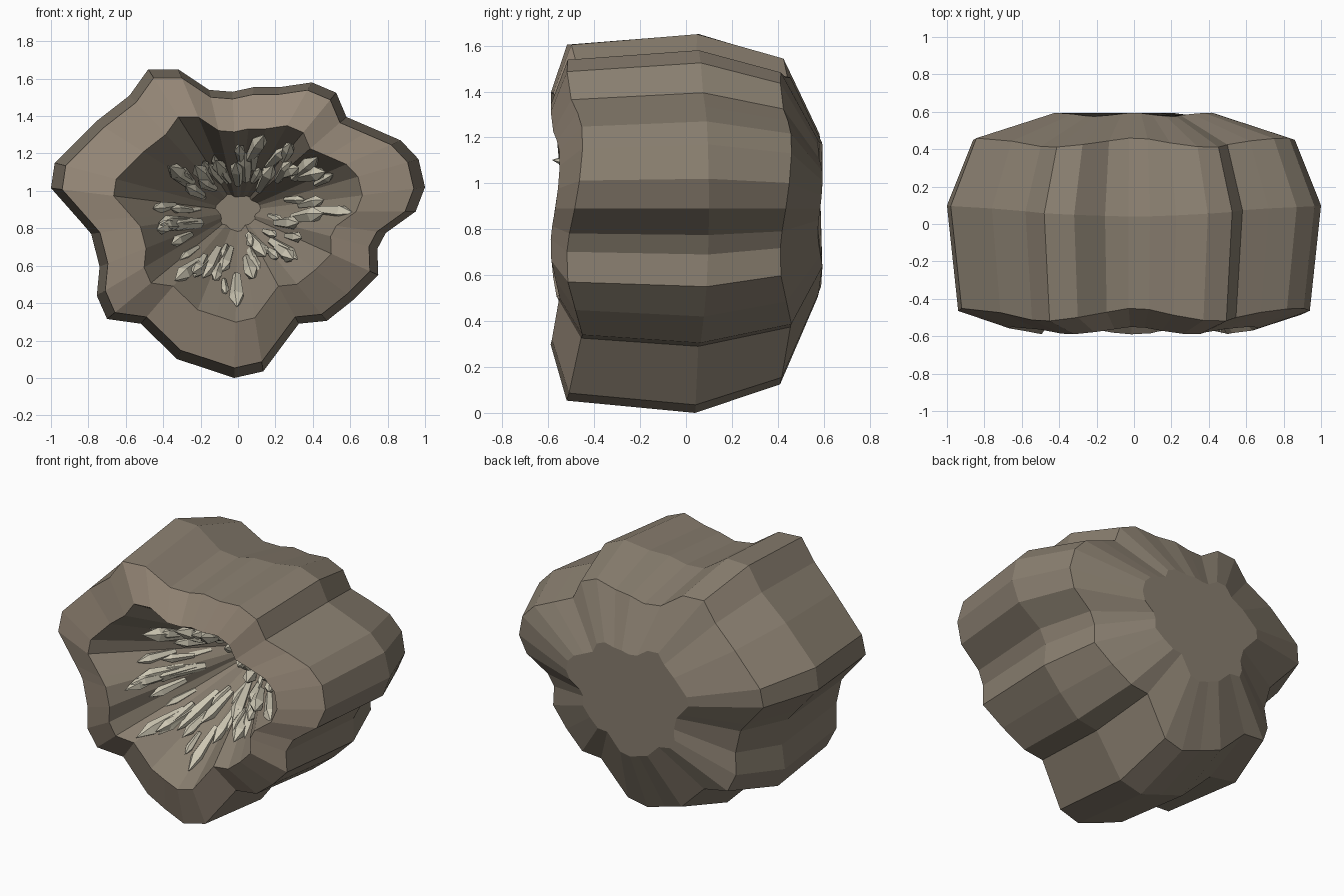
import bpy, bmesh, math, random
from mathutils import Vector, Matrix

if "Cube" in bpy.data.objects:
    bpy.data.objects.remove(bpy.data.objects["Cube"])

random.seed(4)
CZ = 0.89  # height of the geode axis

def material(name, rgb):
    m = bpy.data.materials.new(name)
    m.diffuse_color = (*rgb, 1)
    m.use_nodes = True
    m.node_tree.nodes["Principled BSDF"].inputs["Base Color"].default_value = m.diffuse_color
    return m

def make_object(name, bm, mats):
    bmesh.ops.recalc_face_normals(bm, faces=bm.faces)
    me = bpy.data.meshes.new(name)
    bm.to_mesh(me)
    bm.free()
    for m in mats:
        me.materials.append(m)
    ob = bpy.data.objects.new(name, me)
    bpy.context.collection.objects.link(ob)
    return ob

rock = material("rock", (0.25, 0.21, 0.16))
rim = material("rim", (0.31, 0.25, 0.19))
quartz = material("quartz", (0.62, 0.58, 0.46))

# Widest outline of the rock seen from the front (x, z)
outline = [(-.48, 1.65), (-.32, 1.65), (-.155, 1.54), (-.03, 1.53), (.085, 1.555),
           (.225, 1.555), (.395, 1.58), (.525, 1.525), (.58, 1.395), (.72, 1.335),
           (.87, 1.27), (.965, 1.17), (1, 1.02), (.95, .89), (.79, .775), (.745, .69),
           (.75, .55), (.62, .42), (.475, .305), (.325, .29), (.135, .035), (-.02, 0),
           (-.17, .05), (-.325, .1), (-.52, .29), (-.70, .315), (-.755, .44),
           (-.74, .595), (-.785, .77), (-.845, .84), (-1, 1.015), (-.98, 1.15),
           (-.76, 1.37), (-.58, 1.51)]

def wave(a):
    return math.sin(5 * a)

# Rings from back plate over the shell to the cavity floor: (scale, depth function)
rings = [(.43, lambda a: .585 + .01 * wave(a)),
         (.86, lambda a: .435 + .025 * wave(a)),
         (1.0, lambda a: .07 + .03 * math.cos(2 * a)),
         (.94, lambda a: -.485 + .035 * wave(a)),
         (.665, lambda a: -.57 + .02 * wave(a)),
         (.12, lambda a: .15)]

# Rock shell with cavity
bm = bmesh.new()
loops = []
for s, depth in rings:
    loops.append([bm.verts.new((x * s, depth(math.atan2(z - CZ, x)), CZ + (z - CZ) * s))
                  for x, z in outline])
n = len(outline)
for k, (a, b) in enumerate(zip(loops, loops[1:])):
    for i in range(n):
        j = (i + 1) % n
        f = bm.faces.new((a[i], a[j], b[j], b[i]))
        f.material_index = 1 if k == 3 else 0
bm.faces.new(loops[0])
bm.faces.new(loops[-1])
make_object("rock_shell", bm, [rock, rim])

# Radius of the outline in a given direction
polar = sorted((math.atan2(z - CZ, x), math.hypot(x, z - CZ)) for x, z in outline)
def radius(a):
    return min(polar, key=lambda p: abs(math.remainder(p[0] - a, math.tau)))[1]

# Crystals lying along the cavity wall, narrow at the root, blunt point outward
def crystal(bm, base, direction, length, r, sides=5):
    rot = direction.to_track_quat('Z', 'Y').to_matrix().to_4x4()
    m = Matrix.Translation(base) @ rot @ Matrix.Rotation(random.uniform(0, 6), 4, 'Z')
    def ring(h, rr):
        return [bm.verts.new(m @ Vector((rr * math.cos(math.tau * i / sides),
                                         rr * math.sin(math.tau * i / sides), h)))
                for i in range(sides)]
    lo, hi = ring(0, r * .55), ring(length * .68, r)
    tip = bm.verts.new(m @ Vector((0, 0, length)))
    bm.faces.new(lo)
    for i in range(sides):
        j = (i + 1) % sides
        bm.faces.new((lo[i], lo[j], hi[j], hi[i]))
        bm.faces.new((hi[i], hi[j], tip))

bm = bmesh.new()
count = 66
for i in range(count):
    a = math.tau * (i + random.uniform(-.5, .5)) / count * 5
    R = radius(a)
    t = random.uniform(.12, .62)          # 0 = floor, 1 = lip
    def wall(t):
        s = .12 + .545 * t
        return Vector((math.cos(a) * R * s, .15 - .72 * t, CZ + math.sin(a) * R * s))
    along = (wall(1) - wall(0)).normalized()
    inward = Vector((-math.cos(a), -.8, -math.sin(a))).normalized()
    side = Vector((-math.sin(a), 0, math.cos(a)))
    d = (along + inward * random.uniform(-.02, .22) + side * random.uniform(-.15, .15)).normalized()
    size = random.uniform(.5, 1.1)
    crystal(bm, wall(t) + inward * .005, d, .32 * size, .04 * size)
make_object("crystals", bm, [quartz])
